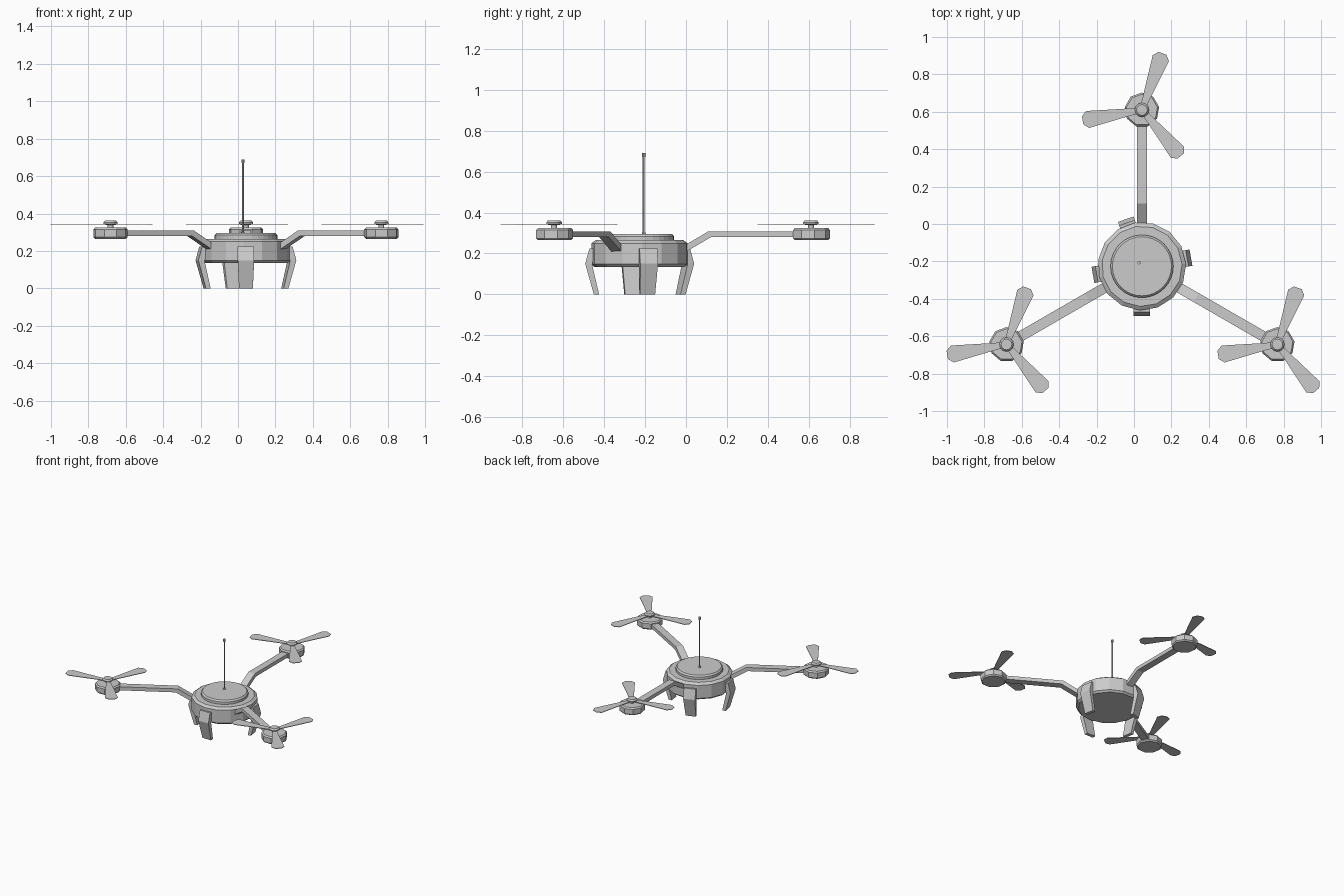
import bpy, bmesh
from math import sin, cos, radians, tau
from mathutils import Matrix

if "Cube" in bpy.data.objects:
    bpy.data.objects.remove(bpy.data.objects["Cube"])

CX, CY = 0.0425, -0.226
CENTRE = Matrix.Translation((CX, CY, 0))


def finish(name, bm, matrix):
    bmesh.ops.recalc_face_normals(bm, faces=bm.faces)
    mesh = bpy.data.meshes.new(name)
    bm.to_mesh(mesh)
    bm.free()
    ob = bpy.data.objects.new(name, mesh)
    ob.matrix_world = matrix
    bpy.context.collection.objects.link(ob)
    return ob


def lathe(name, profile, sides, matrix, phase=90):
    """Flat-faced turned part from (radius, height) points, capped at both ends."""
    bm = bmesh.new()
    rings = []
    for r, z in profile:
        angles = [radians(phase) + tau * i / sides for i in range(sides)]
        rings.append([bm.verts.new((r * cos(a), r * sin(a), z)) for a in angles])
    for lo, hi in zip(rings, rings[1:]):
        for i in range(sides):
            j = (i + 1) % sides
            bm.faces.new((lo[i], lo[j], hi[j], hi[i]))
    bm.faces.new(rings[0])
    bm.faces.new(rings[-1])
    return finish(name, bm, matrix)


def strip(name, stations, matrix):
    """Bent bar: each station is (outer r, z), (inner r, z), width."""
    bm = bmesh.new()
    rings = []
    for (r1, z1), (r2, z2), w in stations:
        pts = [(r1, -w / 2, z1), (r1, w / 2, z1), (r2, w / 2, z2), (r2, -w / 2, z2)]
        rings.append([bm.verts.new(p) for p in pts])
    for a, b in zip(rings, rings[1:]):
        for i in range(4):
            j = (i + 1) % 4
            bm.faces.new((a[i], a[j], b[j], b[i]))
    bm.faces.new(rings[0])
    bm.faces.new(rings[-1])
    return finish(name, bm, matrix)


def blade(name, matrix):
    half = [(0.02, 0.016), (0.07, 0.02), (0.295, 0.046), (0.322, 0.022)]
    outline = half + [(x, -y) for x, y in reversed(half)]
    bm = bmesh.new()
    face = bm.faces.new([bm.verts.new((x, y, -0.002)) for x, y in outline])
    new = bmesh.ops.extrude_face_region(bm, geom=[face])["geom"]
    verts = [v for v in new if isinstance(v, bmesh.types.BMVert)]
    bmesh.ops.translate(bm, verts=verts, vec=(0, 0, 0.004))
    return finish(name, bm, matrix)


def turn(deg):
    return Matrix.Rotation(radians(deg), 4, 'Z')


# Central body and raised lid
lathe("body", [(0.222, 0.135), (0.236, 0.148), (0.236, 0.25), (0.215, 0.265)], 15, CENTRE, 291)
lathe("lid", [(0.168, 0.26), (0.168, 0.284), (0.158, 0.295)], 32, CENTRE)

# Antenna with small tip
mast = Matrix.Translation((0.027, -0.207, 0))
lathe("antenna_base", [(0.009, 0.29), (0.009, 0.302)], 8, mast)
lathe("antenna", [(0.005, 0.29), (0.005, 0.675)], 8, mast)
lathe("antenna_tip", [(0.009, 0.671), (0.009, 0.69)], 8, mast)

# Landing legs
for i, ang in enumerate((10, 109, 190, 270)):
    strip(f"leg_{i + 1}", [((0.245, 0.225), (0.215, 0.225), 0.088),
                           ((0.266, 0.15), (0.232, 0.145), 0.088),
                           ((0.224, 0.0), (0.198, 0.0), 0.074)], CENTRE @ turn(ang))

# Three arms, each with motor and three-bladed rotor
for i, ang in enumerate((90, 210, 330)):
    strip(f"arm_{i + 1}", [((0.20, 0.228), (0.20, 0.193), 0.055),
                           ((0.335, 0.308), (0.348, 0.28), 0.055),
                           ((0.79, 0.308), (0.79, 0.28), 0.055)], CENTRE @ turn(ang))
    a = radians(ang)
    hub = Matrix.Translation((CX + 0.836 * cos(a), CY + 0.836 * sin(a), 0))
    lathe(f"motor_{i + 1}", [(0.084, 0.265), (0.093, 0.274), (0.093, 0.314), (0.084, 0.324)], 9, hub)
    lathe(f"shaft_{i + 1}", [(0.015, 0.32), (0.015, 0.348)], 12, hub)
    lathe(f"rotor_cap_{i + 1}", [(0.024, 0.338), (0.038, 0.345), (0.038, 0.352), (0.029, 0.362)], 12, hub)
    for k in range(3):
        blade(f"blade_{i + 1}_{k + 1}", hub @ Matrix.Translation((0, 0, 0.343)) @ turn(70 + 120 * k))
